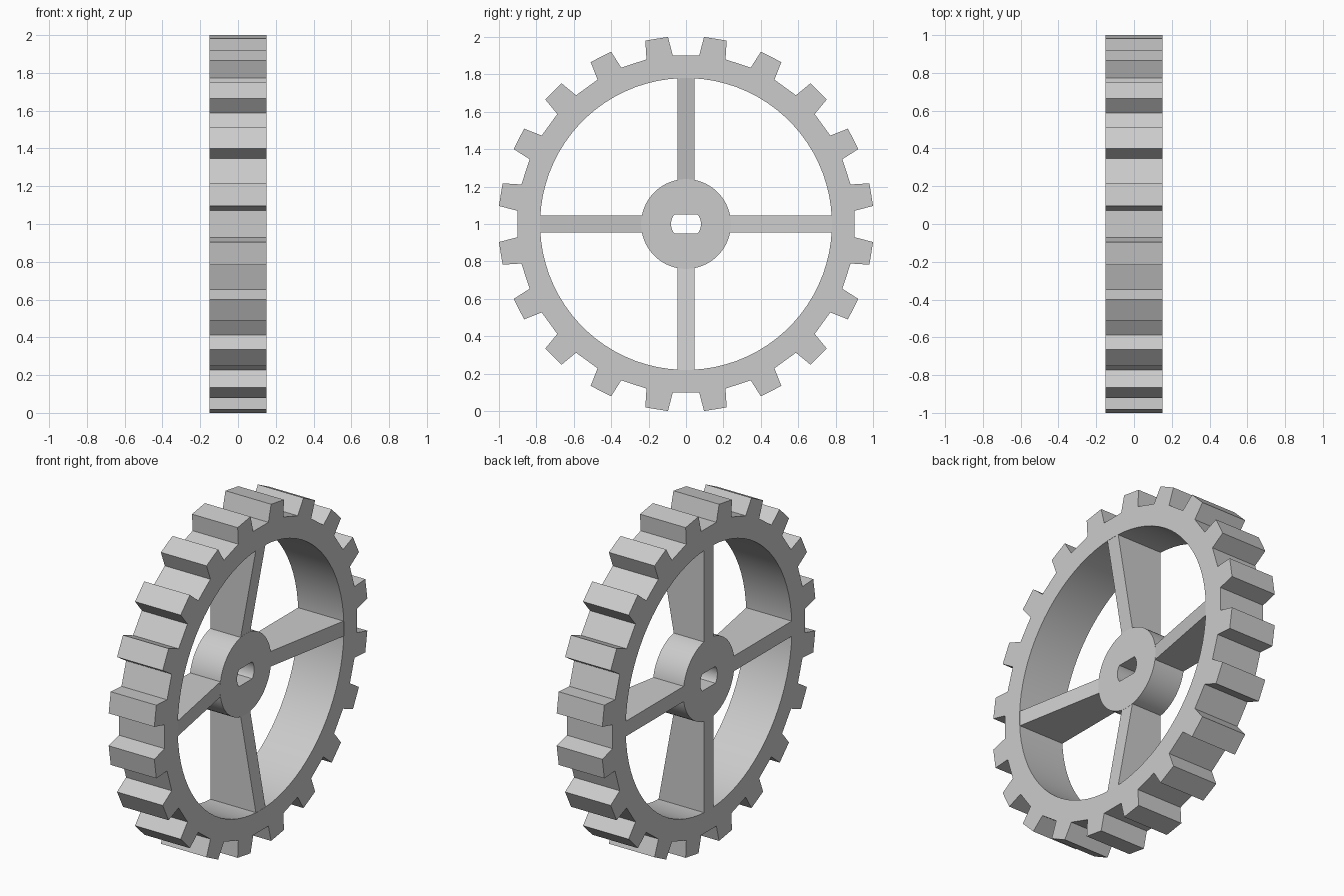
import bpy, bmesh
from math import sin, cos, radians, tau

cube = bpy.data.objects.get("Cube")
if cube:
    bpy.data.objects.remove(cube, do_unlink=True)

TEETH = 20
BACK, FRONT, HUB_FRONT = -0.15, 0.15, 0.05   # extents along the axle (x)
TIP, ROOT, RIM_IN = 1.0046, 0.905, 0.78
HUB_R, HOLE_R, HOLE_FLAT = 0.24, 0.08, 0.05
SPOKE_HALF = 0.045

grey = bpy.data.materials.new("light grey")
grey.use_nodes = True
grey.diffuse_color = (0.6, 0.6, 0.6, 1)
grey.node_tree.nodes["Principled BSDF"].inputs["Base Color"].default_value = (0.6, 0.6, 0.6, 1)


def polar(r, a):
    return r * cos(a), r * sin(a)


def finish(bm, name):
    bmesh.ops.recalc_face_normals(bm, faces=bm.faces)
    mesh = bpy.data.meshes.new(name)
    bm.to_mesh(mesh)
    bm.free()
    mesh.materials.append(grey)
    ob = bpy.data.objects.new(name, mesh)
    ob.location.z = 1
    bpy.context.collection.objects.link(ob)
    bpy.ops.object.select_all(action='DESELECT')
    ob.select_set(True)
    bpy.context.view_layer.objects.active = ob
    bpy.ops.object.shade_smooth_by_angle(angle=radians(30))


def ring(name, outer, inner, x0, x1):
    """Extruded band between two (y, z) outlines with equal point counts."""
    bm = bmesh.new()
    loops = [[bm.verts.new((x, y, z)) for y, z in pts]
             for pts, x in ((outer, x0), (outer, x1), (inner, x1), (inner, x0))]
    n = len(outer)
    for k in range(4):
        a, b = loops[k], loops[(k + 1) % 4]
        for i in range(n):
            j = (i + 1) % n
            bm.faces.new((a[i], a[j], b[j], b[i]))
    finish(bm, name)


# Toothed rim: four outline points per tooth
outer, inner = [], []
for t in range(TEETH):
    mid = (t + 0.5) * 360 / TEETH
    for r, out_a, in_a in ((ROOT, -4.5, -6.75), (TIP, -3.5, -2.25),
                           (TIP, 3.5, 2.25), (ROOT, 4.5, 6.75)):
        outer.append(polar(r, radians(mid + out_a)))
        inner.append(polar(RIM_IN, radians(mid + in_a)))
ring("toothed_rim", outer, inner, BACK, FRONT)

# Hub with a double-flat axle hole, recessed on one side
angles = [tau * i / 64 for i in range(64)]
hole = [(y, max(-HOLE_FLAT, min(HOLE_FLAT, z)))
        for y, z in (polar(HOLE_R, a) for a in angles)]
ring("hub", [polar(HUB_R, a) for a in angles], hole, BACK, HUB_FRONT)

# Spokes widening from the hub to the rim
profile = ((BACK, 0.23), (HUB_FRONT - 0.002, 0.23), (FRONT, 0.785), (BACK, 0.785))
for k, name in enumerate(("left", "top", "right", "bottom")):
    c, s = cos(k * tau / 4), sin(k * tau / 4)
    bm = bmesh.new()
    sides = [[bm.verts.new((x, r * c - w * s, r * s + w * c)) for x, r in profile]
             for w in (-SPOKE_HALF, SPOKE_HALF)]
    a, b = sides
    bm.faces.new(a)
    bm.faces.new(b)
    for i in range(4):
        j = (i + 1) % 4
        bm.faces.new((a[i], a[j], b[j], b[i]))
    finish(bm, "spoke_" + ("back", "top", "front", "bottom")[k])
